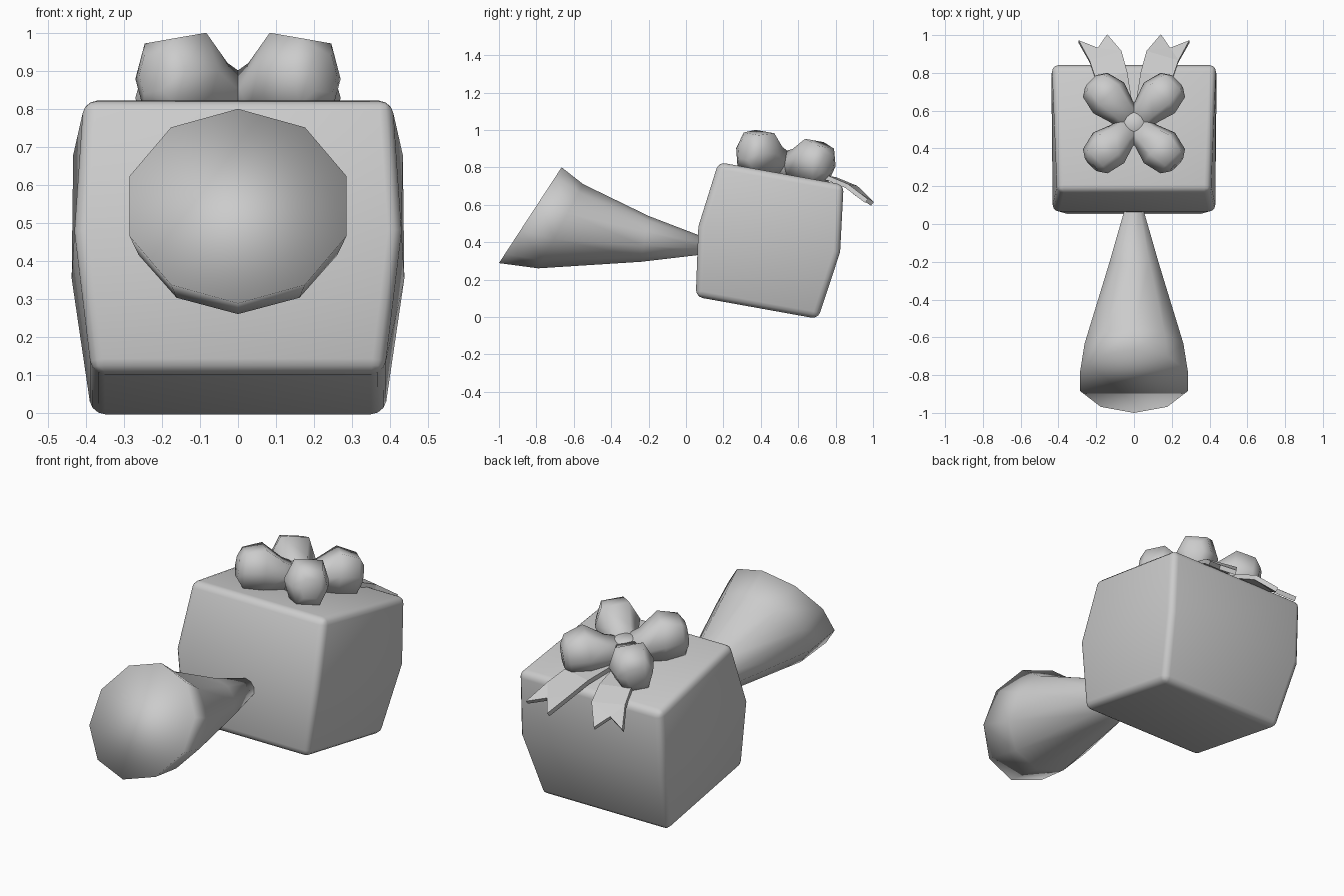
import bpy, bmesh, math
from mathutils import Vector, Matrix

if "Cube" in bpy.data.objects:
    bpy.data.objects.remove(bpy.data.objects["Cube"])

# Tilted frame shared by the box and bow
TILT = Matrix.Translation((0, 0.445, 0.415)) @ Matrix.Rotation(math.radians(-10.2), 4, 'X')
TOP = 0.358


def finish(name, bm, matrix=None):
    if matrix is not None:
        bm.transform(matrix)
    bmesh.ops.recalc_face_normals(bm, faces=bm.faces)
    me = bpy.data.meshes.new(name)
    bm.to_mesh(me)
    bm.free()
    for p in me.polygons:
        p.use_smooth = True
    ob = bpy.data.objects.new(name, me)
    bpy.context.collection.objects.link(ob)
    return ob


def loft(name, rings, matrix=None):
    bm = bmesh.new()
    loops = [[bm.verts.new(p) for p in r] for r in rings]
    n = len(loops[0])
    for a, b in zip(loops, loops[1:]):
        for i in range(n):
            j = (i + 1) % n
            bm.faces.new((a[i], a[j], b[j], b[i]))
    bm.faces.new(loops[0])
    bm.faces.new(loops[-1])
    return finish(name, bm, matrix)


# Gift box: bottom, bulging middle and top rings (z, front x, back x, half depth)
levels = [(-0.372, 0.385, 0.385, 0.332), (0, 0.43, 0.438, 0.385), (TOP, 0.405, 0.435, 0.34)]
box = loft("gift_box", [[(-f, -d, z), (f, -d, z), (b, d, z), (-b, d, z)]
                        for z, f, b, d in levels], TILT)
bev = box.modifiers.new("Rounded edges", 'BEVEL')
bev.width = 0.035
bev.segments = 3
bev.limit_method = 'ANGLE'
bev.angle_limit = math.radians(35)

# Flared ten-sided cone: (upper y, z), (lower y, z), half width
sections = [((-0.665, 0.80), (-1.0, 0.288), 0.30),
            ((-0.55, 0.71), (-0.79, 0.26), 0.275),
            ((-0.20, 0.54), (-0.24, 0.295), 0.14),
            ((0.10, 0.425), (0.10, 0.335), 0.045)]
rings = []
for (ty, tz), (by, bz), w in sections:
    ring = []
    for i in range(10):
        a = i * math.tau / 10
        c = math.cos(a)
        ring.append((w * math.sin(a), (ty + by) / 2 + c * (ty - by) / 2,
                     (tz + bz) / 2 + c * (tz - bz) / 2))
    rings.append(ring)
loft("flared_cone", rings)

# Bow: four puffy loops (distance, half width, bottom, top) around a knot
hexagon = [(-0.65, 0), (-1, 0.5), (-0.62, 1), (0.62, 1), (1, 0.5), (0.65, 0)]
loop_profile = [(0.0, 0.07, 0.0, 0.11), (0.09, 0.082, 0.0, 0.14), (0.19, 0.116, -0.01, 0.205),
                (0.29, 0.092, 0.0, 0.18), (0.318, 0.05, 0.04, 0.14)]
bow = TILT @ Matrix.Translation((0, 0.01, TOP))
for k in range(4):
    spin = Matrix.Rotation(math.radians(45 + 90 * k), 4, 'Z')
    loft(f"bow_loop_{k + 1}", [[(d, w * hx, lo + (hi - lo) * hz) for hx, hz in hexagon]
                               for d, w, lo, hi in loop_profile], bow @ spin)
loft("bow_knot", [[(r * math.cos(i * math.tau / 8), r * math.sin(i * math.tau / 8), z)
                   for i in range(8)] for r, z in [(0.1, 0), (0.095, 0.08), (0.05, 0.125)]], bow)

# Ribbon tails with notched ends
inner = [(0.0, 0.58, 0.765), (0.035, 0.80, 0.735), (0.065, 0.91, 0.69), (0.14, 0.997, 0.605)]
outer = [(0.10, 0.58, 0.765), (0.20, 0.76, 0.742), (0.235, 0.86, 0.70), (0.293, 0.965, 0.62)]
notch = (0.19, 0.925, 0.65)
for side, label in ((1, "right"), (-1, "left")):
    bm = bmesh.new()
    mk = lambda p: bm.verts.new((p[0] * side, p[1], p[2]))
    a, b, n = [mk(p) for p in inner], [mk(p) for p in outer], mk(notch)
    for i in range(2):
        bm.faces.new((a[i], b[i], b[i + 1], a[i + 1]))
    for tri in ((a[2], b[2], n), (a[2], n, a[3]), (b[2], b[3], n)):
        bm.faces.new(tri)
    tail = finish(f"ribbon_tail_{label}", bm)
    sol = tail.modifiers.new("Thickness", 'SOLIDIFY')
    sol.thickness = 0.025
    sol.offset = 0
    for p in tail.data.polygons:
        p.use_smooth = False
